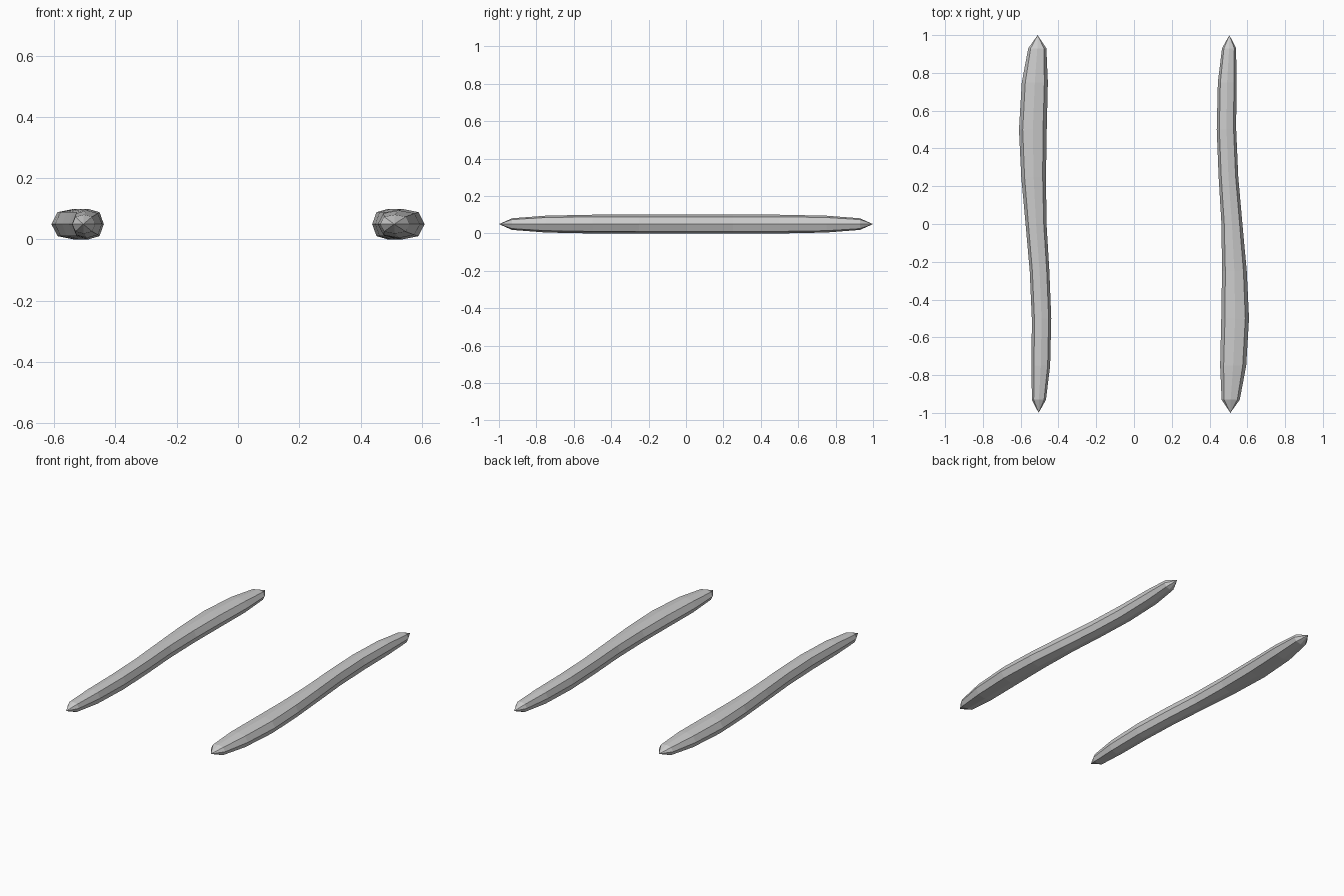
import bpy, bmesh, math

if "Cube" in bpy.data.objects:
    bpy.data.objects.remove(bpy.data.objects["Cube"])

# Stations along the runner: y, inner x, outer x, half height
STATIONS = [
    (-0.93, 0.464, 0.560, 0.031),
    (-0.75, 0.456, 0.594, 0.045),
    (-0.50, 0.462, 0.609, 0.050),
    (-0.25, 0.466, 0.597, 0.050),
    (0.00, 0.463, 0.574, 0.050),
    (0.25, 0.448, 0.552, 0.050),
    (0.50, 0.438, 0.541, 0.050),
    (0.75, 0.444, 0.542, 0.045),
    (0.93, 0.466, 0.541, 0.031),
]
TIPS = ((0.51, -1.0), (0.505, 1.0))
# Eight-sided cross-section in unit form
SECTION = [(1, 0), (.73, .78), (0, 1), (-.73, .78),
           (-1, 0), (-.73, -.78), (0, -1), (.73, -.78)]
MID = 0.05


def runner(name, turn):
    """Pointed, gently S-curved bar; turn=-1 gives the half-turned twin."""
    bm = bmesh.new()
    rings = []
    for y, x0, x1, h in STATIONS:
        c, w = (x0 + x1) / 2, (x1 - x0) / 2
        rings.append([bm.verts.new((turn * (c + w * u), turn * y, MID + h * v))
                      for u, v in SECTION])
    n = len(SECTION)
    for a, b in zip(rings, rings[1:]):
        for i in range(n):
            j = (i + 1) % n
            bm.faces.new((a[i], a[j], b[j], b[i]))
    # Pointed ends
    for (x, y), ring in zip(TIPS, (rings[0], rings[-1])):
        tip = bm.verts.new((turn * x, turn * y, MID))
        for i in range(n):
            bm.faces.new((ring[i], ring[(i + 1) % n], tip))
    bmesh.ops.recalc_face_normals(bm, faces=bm.faces)
    mesh = bpy.data.meshes.new(name)
    bm.to_mesh(mesh)
    bm.free()
    bpy.context.collection.objects.link(bpy.data.objects.new(name, mesh))


runner("right_bar", 1)
runner("left_bar", -1)
